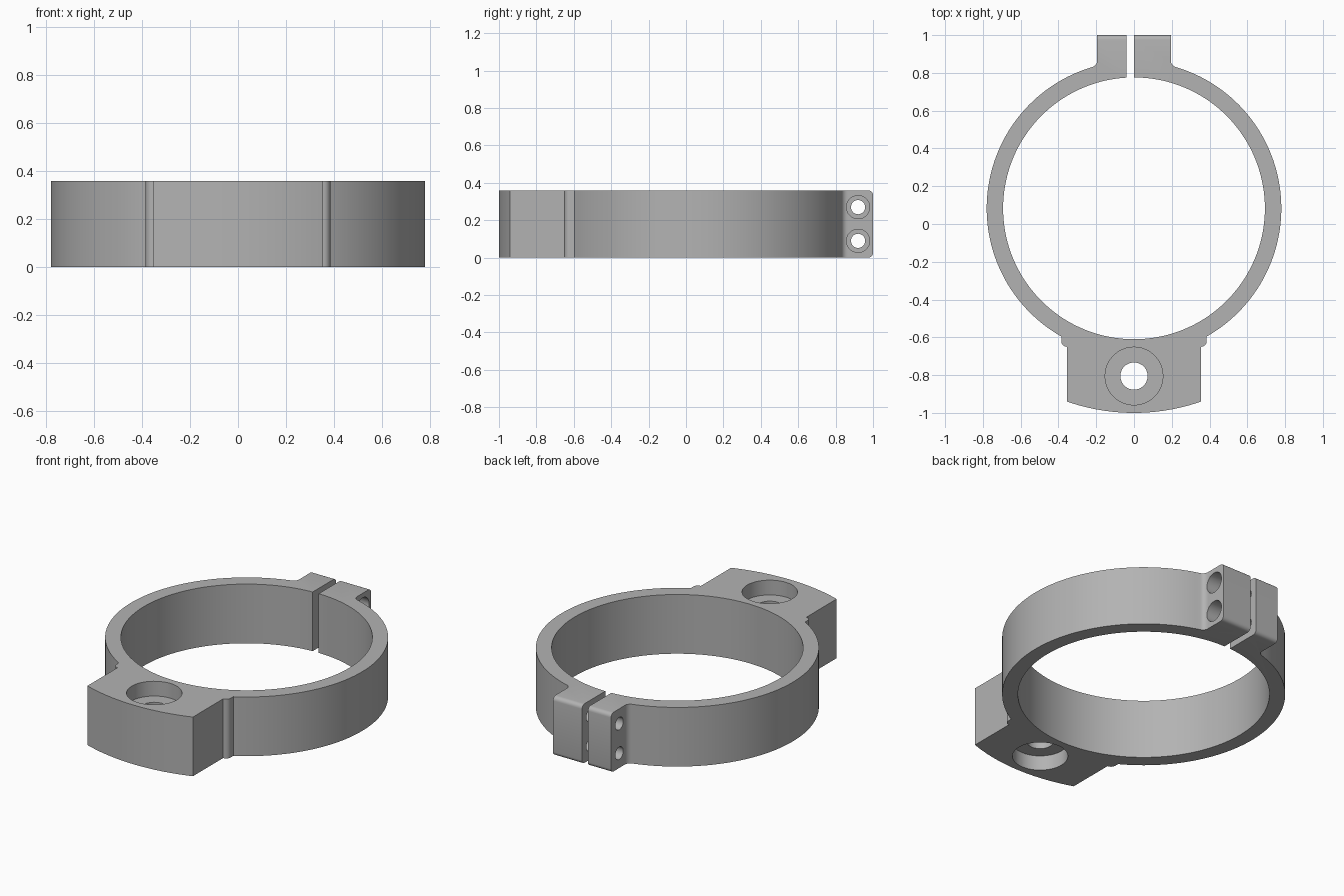
import bpy, bmesh
from math import sin, cos, asin, atan2, hypot, pi, radians
from mathutils import Matrix

cube = bpy.data.objects.get("Cube")
if cube:
    bpy.data.objects.remove(cube, do_unlink=True)

H = 0.36                 # band height
CY = 0.083               # ring centre in y
R_OUT, R_IN = 0.78, 0.693
EAR, PAD = 0.195, 0.355  # half widths of clamp ears and mounting pad
FILLET = 0.035

grey = bpy.data.materials.new("satin grey")
grey.use_nodes = True
COLOUR = (0.45, 0.45, 0.45, 1)
grey.diffuse_color = COLOUR
grey.node_tree.nodes["Principled BSDF"].inputs["Base Color"].default_value = COLOUR


def arc(cx, cy, r, a0, a1, n):
    return [(cx + r * cos(a0 + (a1 - a0) * i / n),
             cy + r * sin(a0 + (a1 - a0) * i / n)) for i in range(n + 1)]


def finish(name, bm):
    bmesh.ops.recalc_face_normals(bm, faces=bm.faces[:])
    mesh = bpy.data.meshes.new(name)
    bm.to_mesh(mesh)
    bm.free()
    mesh.materials.append(grey)
    obj = bpy.data.objects.new(name, mesh)
    bpy.context.collection.objects.link(obj)
    return obj


def cut(body, cutter):
    mod = body.modifiers.new(cutter.name, 'BOOLEAN')
    mod.operation = 'DIFFERENCE'
    mod.solver = 'EXACT'
    mod.object = cutter
    bpy.context.view_layer.objects.active = body
    bpy.ops.object.modifier_apply(modifier=mod.name)
    bpy.data.objects.remove(cutter, do_unlink=True)


def cylinder(name, r, depth, centre, axis='Z', n=48):
    bm = bmesh.new()
    turn = Matrix.Rotation(pi / 2, 4, 'Y') if axis == 'X' else Matrix()
    bmesh.ops.create_cone(bm, cap_ends=True, segments=n, radius1=r, radius2=r,
                          depth=depth, matrix=Matrix.Translation(centre) @ turn)
    return finish(name, bm)


# Half outline: pad front, pad shoulder, ring, ear fillet, ear end
r_pad = 1 + CY
step = 0.03
fx = EAR + FILLET
fy = (( R_OUT + FILLET) ** 2 - fx ** 2) ** 0.5
ring_start = -pi / 2 + asin((PAD + step) / R_OUT)
ring_end = atan2(fy, fx)
half = arc(0, CY, r_pad, -pi / 2, -pi / 2 + asin(PAD / r_pad), 10)
half += arc(PAD, -0.62, step, -pi / 2, 0, 6)
half += arc(0, CY, R_OUT, ring_start, ring_end, 64)
half += arc(fx, CY + fy, FILLET, ring_end + pi, pi, 6)[1:]
half.append((EAR, 1))
outline = half + [(-x, y) for x, y in reversed(half[1:])]

# Extruded clamp body
bm = bmesh.new()
base = bm.faces.new([bm.verts.new((x, y, 0)) for x, y in outline])
top = bmesh.ops.extrude_face_region(bm, geom=[base])
bmesh.ops.translate(bm, vec=(0, 0, H),
                    verts=[v for v in top["geom"] if isinstance(v, bmesh.types.BMVert)])
# Rounded upper and lower ear ends
ends = [e for e in bm.edges if all(v.co.y > 0.999 for v in e.verts)
        and abs(e.verts[0].co.z - e.verts[1].co.z) < 0.001]
bmesh.ops.bevel(bm, geom=ends, offset=0.025, segments=5, profile=0.5, affect='EDGES')
clamp = finish("ring_clamp", bm)

# Bore and clamping slit
cut(clamp, cylinder("bore", R_IN, 1, (0, CY, H / 2), n=144))
bm = bmesh.new()
bmesh.ops.create_cube(bm, size=1, matrix=Matrix.Translation((-0.02, 0.9, H / 2))
                      @ Matrix.Diagonal((0.04, 0.6, 1, 1)))
cut(clamp, finish("slit", bm))

# Mounting hole, recessed from above and below
cut(clamp, cylinder("mount_hole", 0.072, 1, (0, -0.805, H / 2)))
for z in (0, H):
    cut(clamp, cylinder("mount_recess", 0.153, 0.18, (0, -0.805, z)))

# Two clamp screw holes with head recesses on one ear
for z in (0.09, 0.27):
    cut(clamp, cylinder("screw_hole", 0.038, 1, (0, 0.92, z), 'X', 32))
    cut(clamp, cylinder("screw_recess", 0.062, 0.2, (EAR + 0.01, 0.92, z), 'X', 32))

# Smooth curved walls, crisp edges
bpy.ops.object.select_all(action='DESELECT')
clamp.select_set(True)
bpy.context.view_layer.objects.active = clamp
bpy.ops.object.shade_smooth_by_angle(angle=radians(25))
